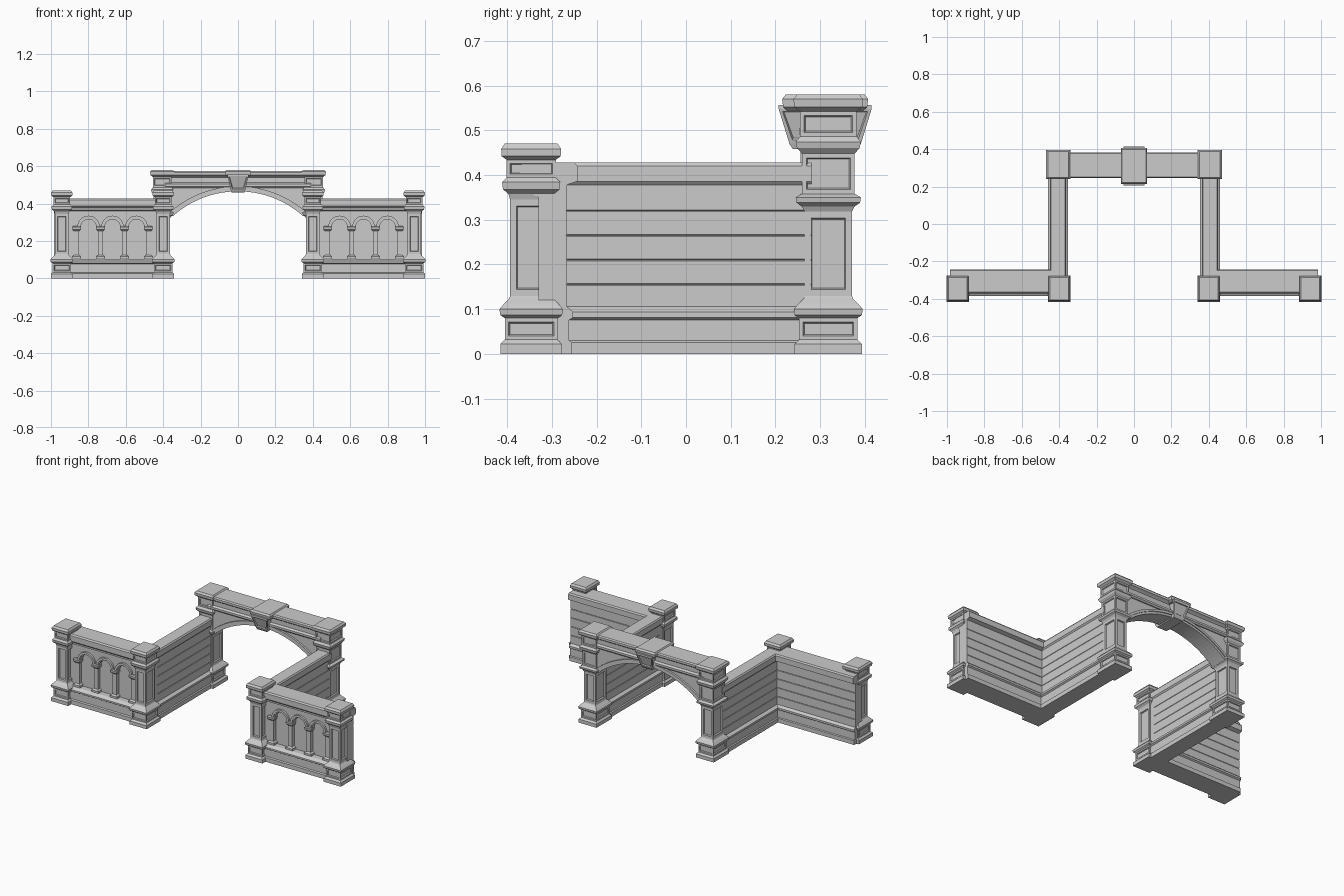
import bpy, bmesh, math
from mathutils import Vector

if "Cube" in bpy.data.objects:
    bpy.data.objects.remove(bpy.data.objects["Cube"])

stone = bpy.data.materials.new("pale_stone")
stone.diffuse_color = (0.6, 0.6, 0.6, 1)
stone.use_nodes = True
stone.node_tree.nodes["Principled BSDF"].inputs["Base Color"].default_value = stone.diffuse_color


def finish(name, bm, mirror):
    bmesh.ops.recalc_face_normals(bm, faces=bm.faces)
    me = bpy.data.meshes.new(name)
    bm.to_mesh(me)
    bm.free()
    me.materials.append(stone)
    ob = bpy.data.objects.new(name, me)
    bpy.context.collection.objects.link(ob)
    if mirror:
        mod = ob.modifiers.new("mirror", 'MIRROR')
        mod.use_mirror_merge = False
    return ob


def prism(name, pts, axis, a, b, mirror=True):
    """Extrude a 2D outline along x (points are y,z) or y (points are x,z)."""
    bm = bmesh.new()
    place = (lambda p, t: (t, p[0], p[1])) if axis == 'x' else (lambda p, t: (p[0], t, p[1]))
    lo = [bm.verts.new(place(p, a)) for p in pts]
    hi = [bm.verts.new(place(p, b)) for p in pts]
    bm.faces.new(lo)
    bm.faces.new(hi[::-1])
    n = len(pts)
    for i in range(n):
        bm.faces.new((lo[i], lo[(i + 1) % n], hi[(i + 1) % n], hi[i]))
    return finish(name, bm, mirror)


def stack(name, cx, cy, rings, panels=(), mirror=True):
    """Rectangular rings (z, half x, half y) joined upward; panels = (segment, margin, depth)."""
    bm = bmesh.new()
    loops = [[bm.verts.new((cx + sx * hx, cy + sy * hy, z))
              for sx, sy in ((-1, -1), (1, -1), (1, 1), (-1, 1))] for z, hx, hy in rings]
    sides = []
    bm.faces.new(loops[0][::-1])
    bm.faces.new(loops[-1])
    for l, u in zip(loops, loops[1:]):
        sides.append([bm.faces.new((l[i], l[(i + 1) % 4], u[(i + 1) % 4], u[i])) for i in range(4)])
    bmesh.ops.recalc_face_normals(bm, faces=bm.faces)
    for seg, margin, depth in panels:
        bmesh.ops.inset_individual(bm, faces=sides[seg], thickness=margin)
        bmesh.ops.inset_individual(bm, faces=sides[seg], thickness=0.004, depth=-depth)
    return finish(name, bm, mirror)


def box(name, x0, x1, y0, y1, z0, z1, mirror=True):
    return stack(name, (x0 + x1) / 2, (y0 + y1) / 2,
                 [(z0, (x1 - x0) / 2, (y1 - y0) / 2), (z1, (x1 - x0) / 2, (y1 - y0) / 2)], (), mirror)


def arc(cx, cz, r, a0, a1, n):
    return [(cx + r * math.cos(math.radians(a0 + (a1 - a0) * i / n)),
             cz + r * math.sin(math.radians(a0 + (a1 - a0) * i / n))) for i in range(n + 1)]


def pillar(name, cx, cy, hx, hy, steps, panels):
    return stack(name, cx, cy, [(z, hx + d, hy + d) for z, d in steps], panels)


# Shared pillar foot: plinth, panelled die, moulding
foot = [(0, .022), (.022, .022), (.032, .012), (.08, .012), (.087, .022), (.100, .024),
        (.112, .014), (.124, .002), (.130, 0)]

# Short pillars at both ends of the front walls
short = foot + [(.345, 0), (.358, .004), (.368, .016), (.384, .018), (.394, .008), (.434, .008),
                (.442, .019), (.458, .020), (.470, .012)]
short_panels = [(2, .012, .006), (8, .02, .008), (13, .011, .006)]
pillar("outer_front_pillar", .942, -.346, .037, .047, short, short_panels)
pillar("inner_front_pillar", .400, -.346, .037, .047, short, short_panels)

# Tall pillars carrying the arch
tall = foot + [(.318, 0), (.330, .006), (.338, .018), (.350, .020), (.358, .006), (.448, .006),
               (.460, .017), (.474, .020), (.486, .010), (.542, .010), (.552, .023),
               (.570, .025), (.580, .016)]
tall_panels = [(2, .012, .006), (8, .02, .008), (13, .014, .006), (17, .013, .006)]
pillar("arch_pillar", .405, .318, .040, .053, tall, tall_panels)


# Wall outline with base, shallow stone courses and coping
def wall_side(base, face, cope):
    side = [(base, 0), (base, .026), (base - .006, .030), (base - .006, .076),
            (base + .003, .082), (base + .003, .094), (face, .106)]
    for z in (.155, .21, .265, .32):
        side += [(face, z - .002), (face - .002, z), (face, z + .002)]
    return side + [(face, .378), (cope, .386), (cope, .420), (cope - .006, .428)]


half = wall_side(.050, .036, .043)
prism("side_wall", [(.407 + d, z) for d, z in half] + [(.407 - d, z) for d, z in half[::-1]],
      'y', -.30, .28)

back = wall_side(.058, .047, .070)
front = [(-.385, 0), (-.385, .026), (-.376, .030), (-.376, .076), (-.386, .082), (-.386, .092),
         (-.365, .104), (-.330, .104), (-.330, .350), (-.360, .366), (-.360, .376),
         (-.371, .386), (-.371, .420), (-.364, .428)]
prism("front_wall", [(-.313 + d, z) for d, z in back] + front[::-1], 'x', .37, .984)

# Blind arcade: three bays on each front wall
pitch, spring, z_top = .128, .275, .36
for i in range(3):
    cx = .671 + (i - 1) * pitch
    # spandrel plate above each bay
    prism("arcade_spandrel", arc(cx, spring, .045, 180, 0, 14) +
          [(cx + pitch / 2, spring), (cx + pitch / 2, z_top), (cx - pitch / 2, z_top),
           (cx - pitch / 2, spring)], 'y', -.348, -.325)
    # two stepped arch mouldings
    for r0, r1, y in ((.046, .060, -.360), (.041, .050, -.353)):
        prism("arcade_moulding", arc(cx, spring, r1, 180, 0, 14) + arc(cx, spring, r0, 0, 180, 14),
              'y', y, -.326)
for i in range(4):
    # pilaster with capital and foot
    cx = .671 + (i - 1.5) * pitch
    stack("arcade_pilaster", cx, -.338,
          [(.100, .024, .025), (.116, .024, .025), (.124, .014, .016), (.252, .014, .016),
           (.260, .022, .024), (.274, .024, .026), (.280, .018, .020)])
# plain jambs where the arcade meets the pillars
box("arcade_jamb", .42, .484, -.348, -.325, .10, z_top)
box("arcade_jamb", .858, .93, -.348, -.325, .10, z_top)

# Main arch: segmental opening below a straight beam
R, cz = .527, -.059
a = math.degrees(math.asin(.35 / R))
soffit = arc(0, cz, R, 90 + a, 90 - a, 32)
prism("arch_spandrel", soffit + [(.39, soffit[-1][1]), (.39, .50), (-.39, .50),
      (-.39, soffit[0][1])], 'y', .268, .362, False)
for r0, r1, d in ((-.003, .012, .053), (.010, .024, .059)):
    prism("arch_moulding", arc(0, cz, R + r1, 90 + a, 90 - a, 32) +
          arc(0, cz, R + r0, 90 - a, 90 + a, 32), 'y', .315 - d, .315 + d, False)

# Beam with string moulding, frieze and coping
beam = [(.054, .484), (.062, .492), (.062, .504), (.050, .512), (.050, .540), (.058, .546),
        (.068, .552), (.068, .566), (.062, .573)]
prism("arch_beam", [(.314 + d, z) for d, z in beam] + [(.314 - d, z) for d, z in beam[::-1]],
      'x', -.39, .39, False)

# Keystone with a leaning panelled face and its own cap
stack("keystone", 0, .311, [(.458, .034, .072), (.470, .038, .080), (.548, .056, .104),
      (.556, .056, .104)], [(1, .011, .006)], False)
stack("keystone_cap", 0, .311, [(.544, .058, .085), (.552, .068, .094), (.570, .070, .096),
      (.580, .063, .088)], (), False)
